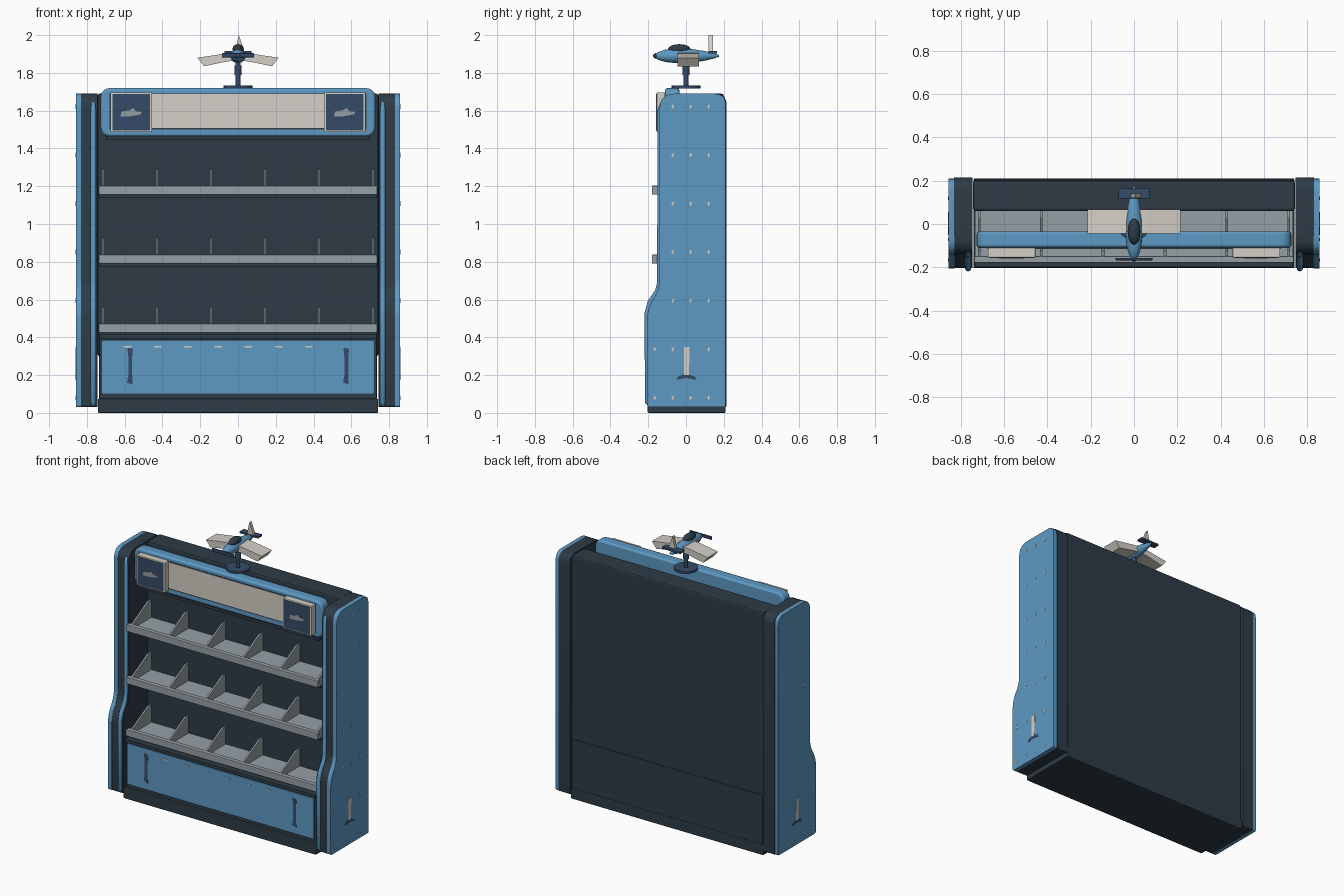
import bpy, bmesh, math
from mathutils import Vector, Matrix

if "Cube" in bpy.data.objects:
    bpy.data.objects.remove(bpy.data.objects["Cube"])


def material(name, rgb):
    m = bpy.data.materials.new(name)
    m.use_nodes = True
    m.diffuse_color = (*rgb, 1)
    m.node_tree.nodes["Principled BSDF"].inputs["Base Color"].default_value = (*rgb, 1)
    return m


BLUE = material("sky blue", (0.11, 0.32, 0.55))
DARK = material("dark slate", (0.027, 0.044, 0.062))
NAVY = material("navy", (0.035, 0.07, 0.14))
GREY = material("shelf grey", (0.30, 0.35, 0.38))
CREAM = material("cream", (0.66, 0.63, 0.57))


def finish(name, bm, mat, bevel=0, smooth=False):
    bmesh.ops.recalc_face_normals(bm, faces=bm.faces)
    me = bpy.data.meshes.new(name)
    bm.to_mesh(me)
    bm.free()
    ob = bpy.data.objects.new(name, me)
    bpy.context.collection.objects.link(ob)
    me.materials.append(mat)
    if bevel:
        mod = ob.modifiers.new("Bevel", "BEVEL")
        mod.width, mod.segments, mod.limit_method = bevel, 2, "ANGLE"
        mod.angle_limit = math.radians(50)
    if smooth:
        bpy.ops.object.select_all(action="DESELECT")
        ob.select_set(True)
        bpy.context.view_layer.objects.active = ob
        bpy.ops.object.shade_smooth_by_angle(angle=math.radians(35))
    return ob


def rounded(pts, steps=5):
    """Round each corner (u, v, radius) of a closed outline."""
    out = []
    for i, (u, v, r) in enumerate(pts):
        p = Vector((u, v))
        a = (Vector(pts[i - 1][:2]) - p).normalized()
        b = (Vector(pts[(i + 1) % len(pts)][:2]) - p).normalized()
        if r == 0:
            out.append(p)
            continue
        s, e = p + a * r, p + b * r
        for k in range(steps + 1):
            t = k / steps
            out.append(s * (1 - t) ** 2 + p * 2 * t * (1 - t) + e * t * t)
    return out


def prism(name, pts, axis, lo, hi, mat, bevel=0, smooth=False):
    """Extrude an outline along x (points are y, z) or y (points are x, z)."""
    bm = bmesh.new()
    place = (lambda u, v, d: (d, u, v)) if axis == "x" else (lambda u, v, d: (u, d, v))
    f = bm.faces.new([bm.verts.new(place(p[0], p[1], lo)) for p in pts])
    ext = bmesh.ops.extrude_face_region(bm, geom=[f])["geom"]
    verts = [g for g in ext if isinstance(g, bmesh.types.BMVert)]
    bmesh.ops.translate(bm, verts=verts, vec=place(0, 0, hi - lo))
    return finish(name, bm, mat, bevel, smooth)


def box(name, x, y, z, mat, bevel=0):
    return prism(name, [(x[0], z[0]), (x[1], z[0]), (x[1], z[1]), (x[0], z[1])], "y", *y, mat, bevel)


def ball(name, loc, size, mat):
    bm = bmesh.new()
    bmesh.ops.create_uvsphere(bm, u_segments=20, v_segments=12, radius=1,
                              matrix=Matrix.Translation(loc) @ Matrix.Diagonal((*size, 1)))
    return finish(name, bm, mat, smooth=True)


def cylinder(name, r, z, mat):
    bm = bmesh.new()
    bmesh.ops.create_cone(bm, cap_ends=True, segments=28, radius1=r, radius2=r, depth=z[1] - z[0],
                          matrix=Matrix.Translation((0, 0, (z[0] + z[1]) / 2)))
    return finish(name, bm, mat, smooth=True)


# Side posts: dark core, blue outer skin, blue front trim tube, speckled decals
side = rounded([(0.21, 0.03, 0.01), (0.21, 1.69, 0.06), (-0.14, 1.69, 0.08),
                (-0.14, 0.65, 0.06), (-0.205, 0.56, 0.06), (-0.205, 0.03, 0.015)])
core = [(u * 1.01 + 0.003, v) for u, v in side]
trim = [(-0.10, 1.655), (-0.125, 1.635), (-0.137, 1.60), (-0.139, 0.69), (-0.15, 0.645),
        (-0.19, 0.585), (-0.205, 0.53), (-0.205, 0.06), (-0.19, 0.045)]
for s, word in ((-1, "right"), (1, "left")):
    prism(word + "_post_core", core, "x", *sorted((s * 0.745, s * 0.832)), DARK, 0.006, True)
    prism(word + "_outer_skin", side, "x", *sorted((s * 0.83, s * 0.858)), BLUE, 0.01, True)
    cu = bpy.data.curves.new(word + "_trim_tube", "CURVE")
    cu.dimensions, cu.bevel_depth, cu.use_fill_caps = "3D", 0.014, True
    sp = cu.splines.new("POLY")
    sp.points.add(len(trim) - 1)
    for pt, (y, z) in zip(sp.points, trim):
        pt.co = (s * 0.766, y, z, 1)
    cu.materials.append(BLUE)
    bpy.context.collection.objects.link(bpy.data.objects.new(word + "_trim_tube", cu))
    face = sorted((s * 0.857, s * 0.860))
    for row in range(7):
        z = 0.08 + row * 0.257
        for y in (-0.165, -0.07, 0.025, 0.12):
            if y < -0.1 and row > 1:
                continue
            if row == 1 and 0 < y < 0.1:
                continue
            prism(word + "_speckle", [(y - 0.008, z), (y, z - 0.013), (y + 0.006, z), (y + 0.002, z + 0.013)],
                  "x", *face, CREAM)
    prism(word + "_emblem_body", [(-0.01, 0.2), (0.015, 0.2), (0.02, 0.35), (-0.012, 0.35)], "x", *face, CREAM)
    prism(word + "_emblem_tail", [(-0.05, 0.175), (0, 0.185), (0.055, 0.175), (0.05, 0.19), (0.012, 0.205),
                                  (-0.012, 0.205), (-0.045, 0.19)], "x", *face, NAVY)

# Back box, lower cabinet and plinth
box("back_box", (-0.744, 0.744), (0.06, 0.2), (0.3, 1.69), DARK, 0.012)
box("lower_cabinet", (-0.735, 0.735), (-0.185, 0.206), (0.03, 0.415), DARK, 0.004)
box("cabinet_top_rail", (-0.735, 0.735), (-0.2, -0.16), (0.39, 0.415), DARK, 0.004)
box("plinth", (-0.742, 0.742), (-0.203, 0.21), (0, 0.075), DARK, 0.006)

# Drawer front with painted grips and flecks
box("drawer_front", (-0.72, 0.72), (-0.195, -0.18), (0.10, 0.385), BLUE, 0.004)
for s in (-1, 1):
    x = s * 0.572
    prism("painted_grip", [(x - 0.016, 0.16), (x + 0.014, 0.15), (x + 0.012, 0.2), (x + 0.012, 0.3),
                           (x + 0.016, 0.34), (x - 0.014, 0.345), (x - 0.009, 0.3), (x - 0.009, 0.2)],
          "y", -0.198, -0.194, NAVY)
for i in range(7):
    x = -0.585 + i * 0.16
    if x < 0.45:
        box("drawer_fleck", (x - 0.02, x + 0.02), (-0.198, -0.194), (0.347, 0.353), CREAM)

# Three shelves, each with lip, under-rail and sloping dividers
for base in (0.425, 0.79, 1.155):
    box("shelf_floor", (-0.735, 0.735), (-0.17, 0.062), (base, base + 0.014), GREY)
    box("shelf_lip", (-0.738, 0.738), (-0.18, -0.148), (base, base + 0.048), GREY, 0.004)
    box("shelf_under_rail", (-0.735, 0.735), (-0.14, 0.062), (base - 0.018, base), DARK)
    for i in range(6):
        x = -0.715 + i * 0.286
        prism("shelf_divider", [(-0.15, base), (0.062, base), (0.062, base + 0.135), (0.03, base + 0.135),
                                (-0.13, base + 0.05), (-0.15, base + 0.045)], "x", x - 0.006, x + 0.006, GREY)

# Header sign: blue rounded board, cream panel, square badges
board = rounded([(x, z, 0.055) for x, z in ((-0.727, 1.462), (0.727, 1.462), (0.727, 1.72), (-0.727, 1.72))])
prism("header_board", board, "y", -0.11, -0.035, BLUE, 0.012, True)
box("header_panel_border", (-0.68, 0.68), (-0.113, -0.10), (1.50, 1.692), DARK)
box("header_panel", (-0.676, 0.676), (-0.116, -0.10), (1.508, 1.688), CREAM)
box("header_bottom_bar", (-0.70, 0.70), (-0.11, -0.05), (1.445, 1.465), DARK)
for s in (-1, 1):
    cx, cz = s * 0.565, 1.592
    box("badge_frame", (cx - 0.11, cx + 0.11), (-0.155, -0.11), (cz - 0.105, cz + 0.105), CREAM, 0.004)
    box("badge_face", (cx - 0.1, cx + 0.1), (-0.158, -0.15), (cz - 0.096, cz + 0.096), NAVY)
    mark = [(-0.058, -0.022), (-0.01, -0.022), (0.05, -0.012), (0.056, 0.002), (0.025, 0.004),
            (0.01, 0.022), (-0.01, 0.01), (-0.05, 0.004)]
    prism("badge_mark", [(cx + u, cz + v) for u, v in mark], "y", -0.16, -0.157, GREY)

# Display stand
cylinder("stand_disc", 0.076, (1.718, 1.733), NAVY)
cylinder("stand_rod", 0.014, (1.73, 1.87), NAVY)
cylinder("stand_collar", 0.019, (1.79, 1.84), NAVY)

# Toy aeroplane
bm = bmesh.new()
hull = [(-0.165, 0.006), (-0.15, 0.02), (-0.11, 0.033), (-0.05, 0.039), (0.03, 0.037), (0.1, 0.026),
        (0.15, 0.014), (0.175, 0.004)]
path = [bm.verts.new((r, y, 1.89)) for y, r in hull]
edges = [bm.edges.new(pair) for pair in zip(path, path[1:])]
bmesh.ops.spin(bm, geom=path + edges, cent=(0, 0, 1.89), axis=(0, 1, 0), angle=math.tau, steps=18)
bmesh.ops.remove_doubles(bm, verts=bm.verts, dist=0.0005)
bmesh.ops.holes_fill(bm, edges=bm.edges, sides=0)
finish("plane_body", bm, BLUE, smooth=True)
ball("canopy", (0, -0.035, 1.925), (0.029, 0.06, 0.027), DARK)
ball("propeller_hub", (0, -0.16, 1.89), (0.014, 0.014, 0.014), NAVY)
box("propeller", (-0.085, 0.085), (-0.168, -0.156), (1.882, 1.904), NAVY, 0.003)
for s in (-1, 1):
    prism("wing", [(0, 1.908), (s * 0.07, 1.902), (s * 0.215, 1.88), (s * 0.18, 1.835),
                   (s * 0.07, 1.858), (0, 1.868)], "y", -0.045, 0.068, CREAM)
box("tailplane", (-0.072, 0.072), (0.118, 0.165), (1.902, 1.916), NAVY, 0.003)
prism("tail_fin", [(-0.018, 1.90), (0.034, 1.91), (0.03, 1.93), (0.004, 2.0)], "y", 0.12, 0.142, CREAM)
